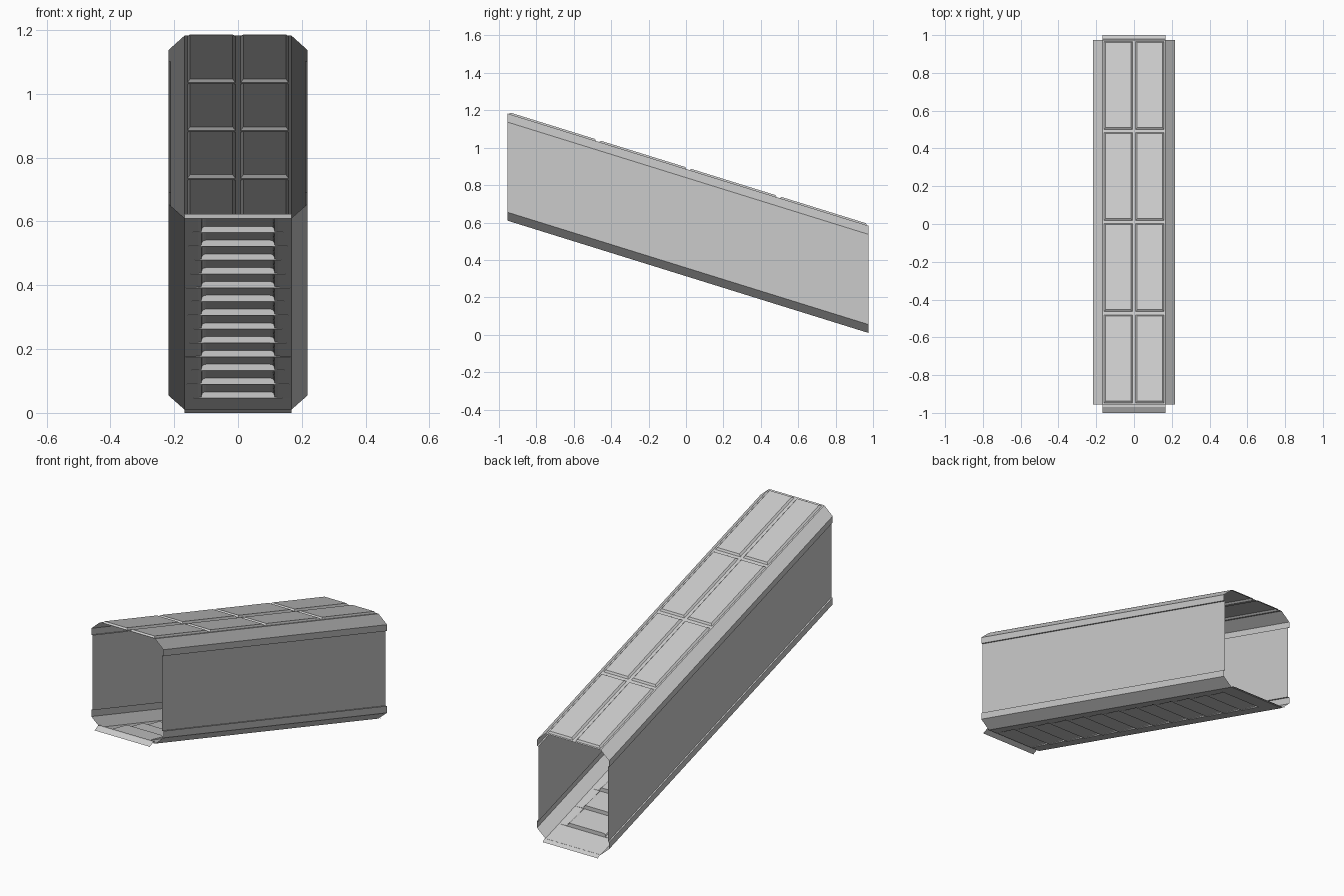
import bpy, bmesh

cube = bpy.data.objects.get("Cube")
if cube:
    bpy.data.objects.remove(cube, do_unlink=True)

FRONT, BACK = -0.955, 0.975      # ends of the passage
SLOPE = -0.311                   # fall per unit of length
HALF = 0.167                     # half width of floor and roof

grey = bpy.data.materials.new("light grey")
grey.use_nodes = True
grey.diffuse_color = (0.6, 0.6, 0.6, 1)
grey.node_tree.nodes["Principled BSDF"].inputs["Base Color"].default_value = grey.diffuse_color


def floor_z(y):
    return 0.313 + SLOPE * y


def finish(name, bm):
    bmesh.ops.remove_doubles(bm, verts=bm.verts, dist=0.00005)
    mesh = bpy.data.meshes.new(name)
    bm.to_mesh(mesh)
    bm.free()
    mesh.materials.append(grey)
    obj = bpy.data.objects.new(name, mesh)
    bpy.context.collection.objects.link(obj)
    return obj


def loft(name, rows):
    """Skin a list of equally long point rows."""
    bm = bmesh.new()
    rings = [[bm.verts.new(p) for p in row] for row in rows]
    for a, b in zip(rings, rings[1:]):
        for i in range(len(a) - 1):
            bm.faces.new((a[i], a[i + 1], b[i + 1], b[i]))
    return finish(name, bm)


# Side walls: lower chamfer, rail, inset panel, rail, upper chamfer
profile = [(HALF, 0), (0.218, 0.045), (0.218, 0.082), (0.21, 0.082),
           (0.21, 0.492), (0.218, 0.492), (0.218, 0.527), (HALF, 0.573)]
for side, name in ((1, "left_wall"), (-1, "right_wall")):
    ends = (BACK, FRONT) if side > 0 else (FRONT, BACK)
    loft(name, [[(side * x, y, floor_z(y) + h) for x, h in profile] for y in ends])

# Stepped floor: each tread lifts towards its rear edge, then drops
half_step = [(HALF, 0), (0.125, 0.002), (0.115, 0.004), (0.113, 0.013), (0.108, 0.018), (0.1, 0.02)]
step = [(-x, h) for x, h in half_step] + [(x, h) for x, h in reversed(half_step)]
STEPS, PITCH, START = 13, 0.139, -0.949


def floor_row(y, lift):
    return [(x, y, floor_z(y) + h * lift) for x, h in step]


rows = [floor_row(FRONT, 0)]
for i in range(STEPS):
    y = START + i * PITCH
    rows += [floor_row(y, 0), floor_row(y + PITCH, 1)]
rows += [floor_row(START + STEPS * PITCH, 0), floor_row(BACK, 0)]
loft("stepped_floor", rows)

# Threshold lips at both ends
front_lip = [(-1, 0.61), (-0.97, 0.624), (FRONT, 0.622), (FRONT, floor_z(FRONT))]
back_lip = [(BACK, floor_z(BACK)), (0.98, 0.012), (1, 0)]
for name, path in (("front_lip", front_lip), ("back_lip", back_lip)):
    loft(name, [[(-HALF, y, z), (HALF, y, z)] for y, z in path])

# Roof with two columns of raised panels
ROWS, GAP = 4, 0.03
bm = bmesh.new()
length = (BACK - FRONT) / ROWS
for col in (-1, 0):
    for row in range(ROWS):
        x0, y0 = col * HALF, FRONT + row * length
        corners = [(x0, y0), (x0 + HALF, y0), (x0 + HALF, y0 + length), (x0, y0 + length)]
        bm.faces.new([bm.verts.new((x, y, floor_z(y) + 0.573)) for x, y in corners])
bm.normal_update()
cells = list(bm.faces)
bmesh.ops.inset_individual(bm, faces=cells, thickness=0.012)
bmesh.ops.inset_individual(bm, faces=cells, thickness=0.012, depth=0.009)
finish("panelled_roof", bm)
